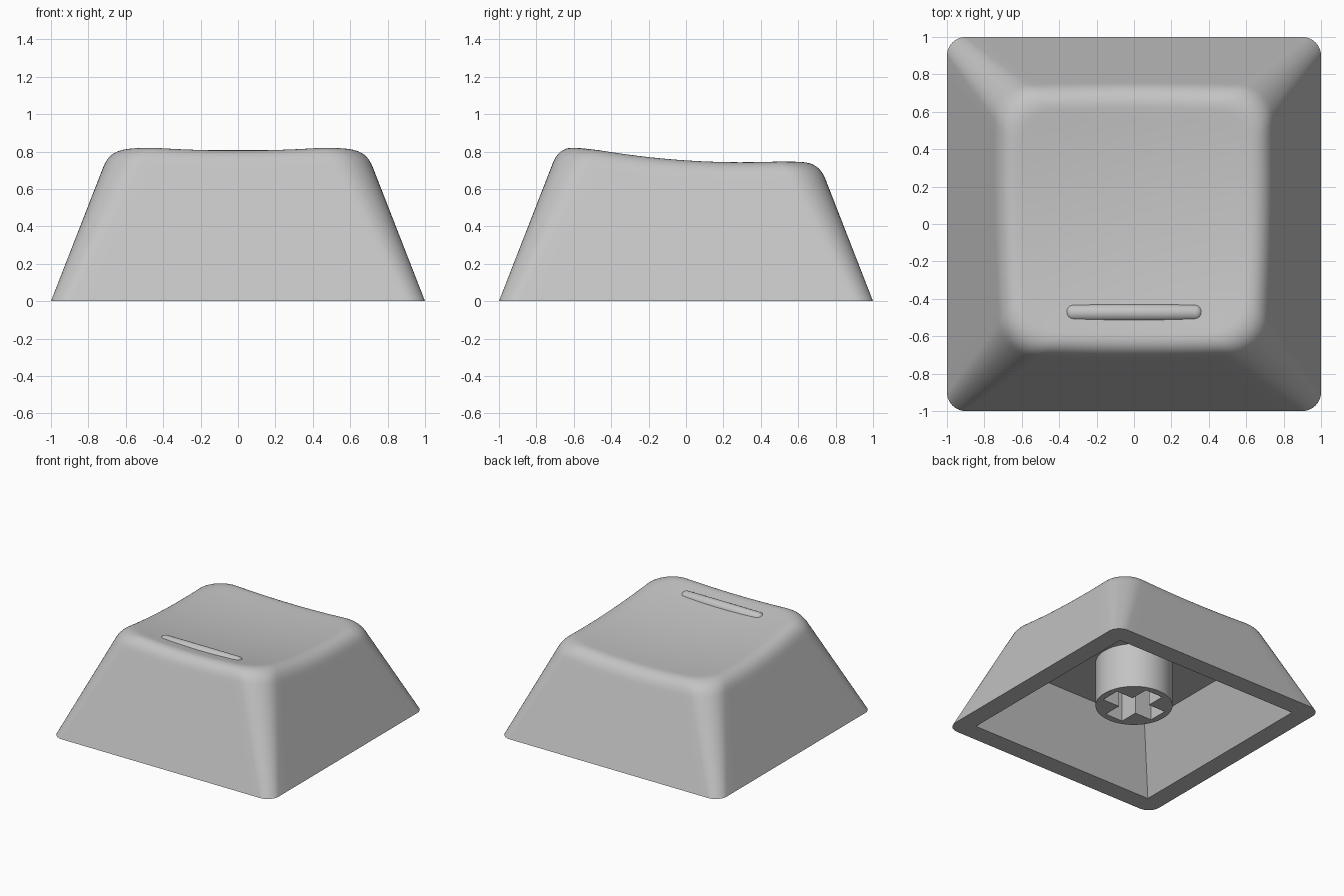
import bpy
import bmesh
import math
from mathutils import Vector

cube = bpy.data.objects.get("Cube")
if cube:
    bpy.data.objects.remove(cube, do_unlink=True)

grey = bpy.data.materials.new("light_grey_plastic")
grey.use_nodes = True
grey.diffuse_color = (0.55, 0.55, 0.55, 1)
grey.node_tree.nodes["Principled BSDF"].inputs["Base Color"].default_value = (0.55, 0.55, 0.55, 1)

CEILING = 0.49


def finish(obj, smooth=True):
    obj.data.materials.clear()
    obj.data.materials.append(grey)
    bpy.ops.object.select_all(action='DESELECT')
    obj.select_set(True)
    bpy.context.view_layer.objects.active = obj
    if smooth:
        bpy.ops.object.shade_smooth_by_angle(angle=math.radians(30))


def mesh_object(name, bm):
    mesh = bpy.data.meshes.new(name)
    bm.to_mesh(mesh)
    bm.free()
    obj = bpy.data.objects.new(name, mesh)
    bpy.context.collection.objects.link(obj)
    return obj


def outline(half, radius, arc=10, side=16):
    """Rounded square, counter-clockwise, with a fixed point count."""
    points = []
    c = half - radius
    for q in range(4):
        turn = q * math.pi / 2
        local = []
        for i in range(arc + 1):
            a = i / arc * math.pi / 2
            local.append((c + radius * math.cos(a), c + radius * math.sin(a)))
        for i in range(1, side):
            local.append((c - 2 * c * i / side, half))
        for x, y in local:
            points.append(Vector((x * math.cos(turn) - y * math.sin(turn),
                                  x * math.sin(turn) + y * math.cos(turn))))
    return points


def wall(z):
    """Outer wall section at height z."""
    return outline(1 - 0.39 * z, 0.1 + 0.14 * z)


def dish(p):
    """Height of the scooped top."""
    return 0.712 + 0.08 * p.x ** 2 + 0.115 * (p.y - 0.3) ** 2


def flat(points, z):
    return [Vector((p.x, p.y, z)) for p in points]


# Shell: ceiling, cavity wall, rim, outer wall, rounded edge, scooped top
base = wall(0)
edge, fillet_start, below = [], [], []
for i in range(len(base)):
    z = 0.8
    for _ in range(6):
        z = dish(wall(z)[i])
    for store, h in ((edge, z), (fillet_start, z - 0.1), (below, z - 0.13)):
        store.append(wall(h)[i].to_3d() + Vector((0, 0, h)))

inner = []
for e in edge:
    p = e.xy * 0.86
    inner.append(Vector((p.x, p.y, dish(p))))

rings = [flat(outline(0.64, 0), CEILING), flat(outline(0.845, 0), 0), flat(base, 0), below]
STEPS = 10
for s in range(STEPS + 1):
    t = s / STEPS
    rings.append([a * (1 - t) ** 2 + e * 2 * t * (1 - t) + b * t * t
                  for a, e, b in zip(fillet_start, edge, inner)])
for s in range(9, -1, -1):
    ring = []
    for b in inner:
        p = b.xy * (s / 10)
        ring.append(Vector((p.x, p.y, dish(p))))
    rings.append(ring)

bm = bmesh.new()
rows = [[bm.verts.new(p) for p in ring] for ring in rings]
count = len(base)
for low, high in zip(rows, rows[1:]):
    for i in range(count):
        j = (i + 1) % count
        bm.faces.new((low[i], low[j], high[j], high[i]))
bm.faces.new(list(reversed(rows[0])))
bmesh.ops.remove_doubles(bm, verts=bm.verts, dist=0.0001)
bmesh.ops.recalc_face_normals(bm, faces=bm.faces)
finish(mesh_object("key_shell", bm))

# Raised finger bar on the top
bm = bmesh.new()
bmesh.ops.create_uvsphere(bm, u_segments=32, v_segments=16, radius=0.047)
for v in bm.verts:
    v.co = Vector((v.co.z, v.co.y, -v.co.x))
    if abs(v.co.x) < 0.001:
        v.co.x = 0
    else:
        v.co.x += math.copysign(0.323, v.co.x)
    v.co += Vector((0, -0.475, 0.762))
finish(mesh_object("finger_bar", bm))

# Hollow stem under the top, with a cross-shaped socket
curve = bpy.data.curves.new("stem", 'CURVE')
curve.dimensions = '2D'
curve.fill_mode = 'BOTH'
BOTTOM = 0.12
curve.extrude = (CEILING + 0.01 - BOTTOM) / 2
circle = [(0.29 * math.cos(a * math.pi / 32), 0.29 * math.sin(a * math.pi / 32)) for a in range(64)]
arm, w = 0.235, 0.08
cross = []
for x, y in ((arm, -w), (arm, w), (w, w)):
    cross.append((x, y))
cross = [(x * c - y * s, x * s + y * c)
         for c, s in ((1, 0), (0, 1), (-1, 0), (0, -1)) for x, y in cross]
for points in (circle, cross):
    spline = curve.splines.new('POLY')
    spline.points.add(len(points) - 1)
    for sp, (x, y) in zip(spline.points, points):
        sp.co = (x, y, 0, 1)
    spline.use_cyclic_u = True
temp = bpy.data.objects.new("stem_curve", curve)
bpy.context.collection.objects.link(temp)
bpy.context.view_layer.update()
source = temp.evaluated_get(bpy.context.evaluated_depsgraph_get()).to_mesh()
bm = bmesh.new()
bm.from_mesh(source)
bpy.data.objects.remove(temp, do_unlink=True)
bmesh.ops.remove_doubles(bm, verts=bm.verts, dist=0.0001)
bmesh.ops.recalc_face_normals(bm, faces=bm.faces)
bmesh.ops.translate(bm, verts=bm.verts, vec=(0, 0, BOTTOM + curve.extrude))
finish(mesh_object("stem", bm))
